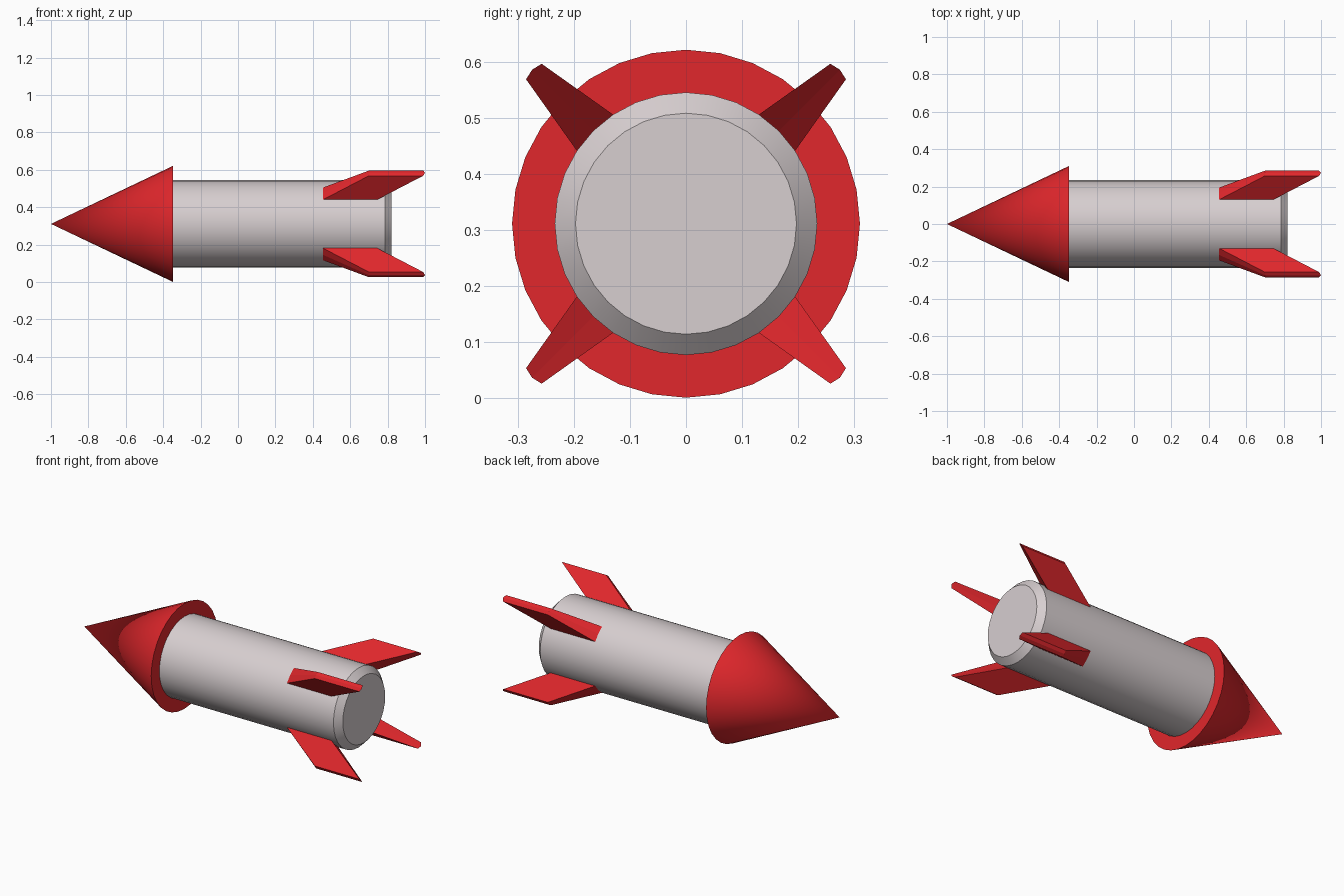
import bpy, bmesh
from math import cos, sin, pi

if "Cube" in bpy.data.objects:
    bpy.data.objects.remove(bpy.data.objects["Cube"])

SIDES = 32
AXIS_Z = 0.311


def material(name, rgb):
    m = bpy.data.materials.new(name)
    m.diffuse_color = (*rgb, 1)
    m.use_nodes = True
    m.node_tree.nodes["Principled BSDF"].inputs["Base Color"].default_value = m.diffuse_color
    return m


red = material("red", (0.75, 0.02, 0.025))
pale = material("pale_grey", (0.68, 0.62, 0.63))


def finish(name, bm, mat, smooth):
    bmesh.ops.recalc_face_normals(bm, faces=bm.faces)
    me = bpy.data.meshes.new(name)
    bm.to_mesh(me)
    bm.free()
    me.materials.append(mat)
    ob = bpy.data.objects.new(name, me)
    ob.location.z = AXIS_Z
    bpy.context.collection.objects.link(ob)
    if smooth:
        bpy.ops.object.select_all(action='DESELECT')
        ob.select_set(True)
        bpy.context.view_layer.objects.active = ob
        bpy.ops.object.shade_smooth_by_angle(angle=pi / 6)
    return ob


def ring_point(x, r, a):
    return (x, r * cos(a), r * sin(a))


def lathe(name, profile, mat):
    """Turn (x, radius) points around the x axis; radius 0 makes a tip."""
    bm = bmesh.new()
    rings = []
    for x, r in profile:
        n = SIDES if r else 1
        rings.append([bm.verts.new(ring_point(x, r, 2 * pi * i / SIDES)) for i in range(n)])
    for a, b in zip(rings, rings[1:]):
        for i in range(SIDES):
            j = (i + 1) % SIDES
            lower = [a[0]] if len(a) == 1 else [a[j], a[i]]
            bm.faces.new(lower + [b[i], b[j]])
    # flat end cap
    bm.faces.new(rings[-1])
    return finish(name, bm, mat, True)


# Nose cone with its flat underside, and the chamfered body
lathe("nose_cone", [(-1.0, 0), (-0.348, 0.310)], red)
lathe("body", [(-0.348, 0.234), (0.785, 0.234), (0.82, 0.197)], pale)


def fin(name, angle):
    """Swept fin growing from two body facets and narrowing outward."""
    step = 2 * pi / SIDES
    # (x front, x rear, radius, angle offset) across the fin, root then tip
    root = [(0.455, 0.745, 0.234, k * step) for k in (-1, 0, 1)]
    tip = [(0.70, 0.99, 0.384, -0.051), (0.70, 1.0, 0.388, 0), (0.70, 0.99, 0.384, 0.051)]
    bm = bmesh.new()
    grid = []
    for end in (0, 1):
        grid.append([[bm.verts.new(ring_point(p[end], p[2], angle + p[3])) for p in row]
                     for row in (root, tip)])
    (fr, ft), (rr, rt) = grid
    for k in (0, 1):
        bm.faces.new([fr[k], fr[k + 1], ft[k + 1], ft[k]])   # leading
        bm.faces.new([rr[k], rr[k + 1], rt[k + 1], rt[k]])   # trailing
        bm.faces.new([ft[k], ft[k + 1], rt[k + 1], rt[k]])   # tip
        bm.faces.new([fr[k], fr[k + 1], rr[k + 1], rr[k]])   # root
    for k in (0, 2):
        bm.faces.new([fr[k], ft[k], rt[k], rr[k]])           # sides
    finish(name, bm, red, False)


# Four tail fins on the diagonals
for i in range(4):
    fin(f"tail_fin_{i + 1}", pi / 4 + i * pi / 2)
